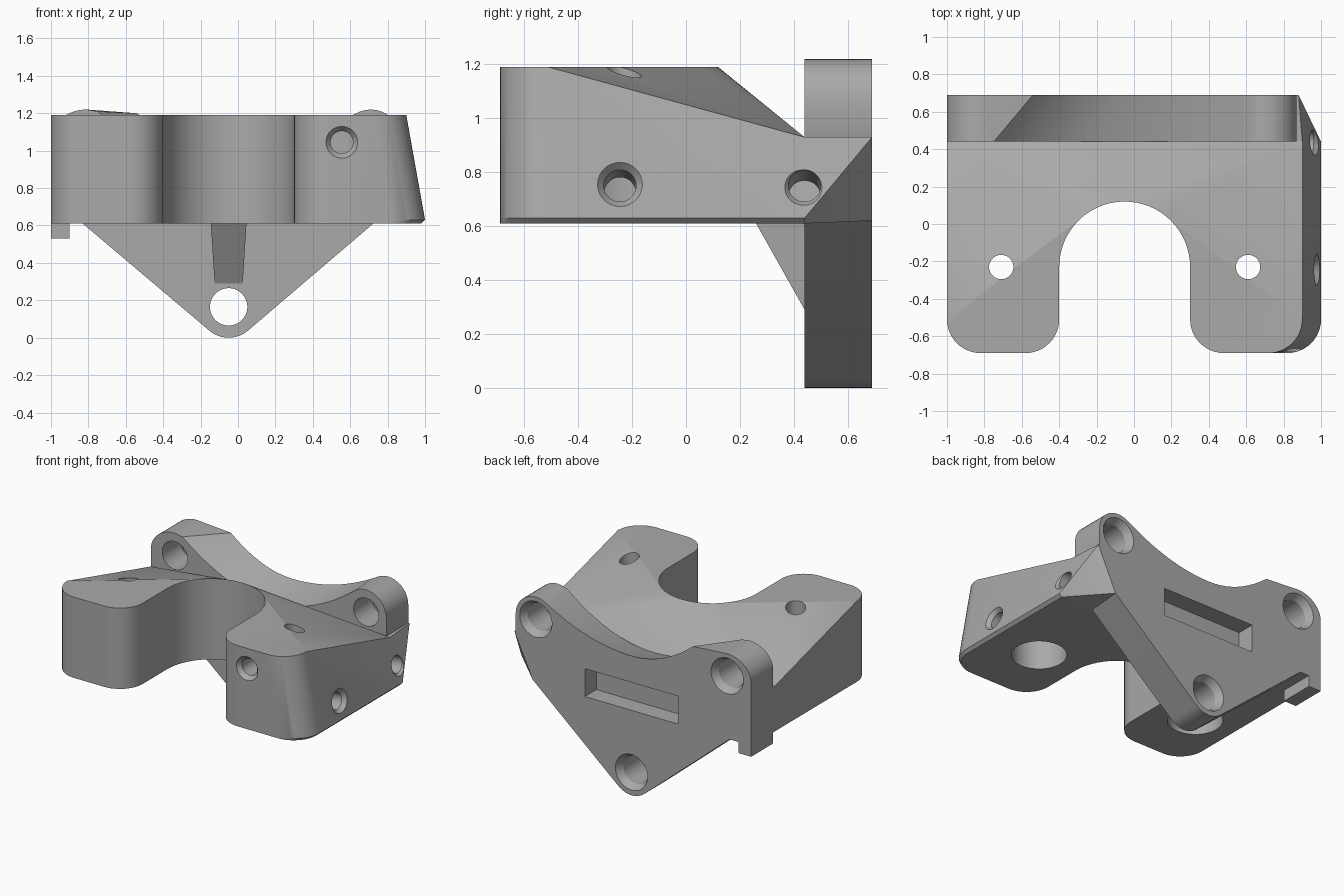
import bpy, bmesh
from math import sin, cos, radians
from mathutils import Vector

if "Cube" in bpy.data.objects:
    bpy.data.objects.remove(bpy.data.objects["Cube"])

grey = bpy.data.materials.new("plain grey")
grey.diffuse_color = (0.4, 0.4, 0.4, 1)
grey.use_nodes = True
grey.node_tree.nodes["Principled BSDF"].inputs["Base Color"].default_value = grey.diffuse_color


def finish(name, bm):
    bmesh.ops.recalc_face_normals(bm, faces=bm.faces)
    me = bpy.data.meshes.new(name)
    bm.to_mesh(me)
    bm.free()
    me.materials.append(grey)
    ob = bpy.data.objects.new(name, me)
    bpy.context.collection.objects.link(ob)
    return ob


def loft(name, rings):
    """Closed solid through rings with equal point counts."""
    bm = bmesh.new()
    vs = [[bm.verts.new(p) for p in r] for r in rings]
    n = len(vs[0])
    for a, b in zip(vs, vs[1:]):
        for i in range(n):
            j = (i + 1) % n
            bm.faces.new((a[i], a[j], b[j], b[i]))
    bm.faces.new(vs[0])
    bm.faces.new(vs[-1])
    return finish(name, bm)


def hull(name, pts):
    bm = bmesh.new()
    for p in pts:
        bm.verts.new(p)
    res = bmesh.ops.convex_hull(bm, input=bm.verts)
    junk = [v for v in bm.verts if not v.link_faces]
    bmesh.ops.delete(bm, geom=junk, context='VERTS')
    bmesh.ops.dissolve_limit(bm, angle_limit=radians(0.5), verts=bm.verts, edges=bm.edges)
    return finish(name, bm)


def arc(cx, cy, rx, ry, a0, a1, n=12):
    return [(cx + rx * cos(radians(a0 + (a1 - a0) * i / n)),
             cy + ry * sin(radians(a0 + (a1 - a0) * i / n))) for i in range(n + 1)]


def bore(name, start, into, steps):
    """Turned cutter: steps are (distance, radius) along the direction."""
    d = Vector(into).normalized()
    u = d.orthogonal().normalized()
    w = d.cross(u)
    s = Vector(start)
    return loft(name, [[s + d * t + r * (u * cos(radians(a)) + w * sin(radians(a)))
                        for a in range(0, 360, 10)] for t, r in steps])


def cut(ob, cutters):
    bpy.context.view_layer.objects.active = ob
    for c in cutters:
        m = ob.modifiers.new("cut", 'BOOLEAN')
        m.operation, m.solver, m.object = 'DIFFERENCE', 'EXACT', c
        bpy.ops.object.modifier_apply(modifier=m.name)


# rear mounting plate: ears, dished top edge and pointed foot
def plate_ring(y, xa, za, zmin):
    p = arc(-0.05, 0.16, 0.16, 0.16, -130.5, -49.5)
    p += [(0.735, 0.62), (0.87, 0.93)]
    p += arc(0.71, 1.06, 0.16, 0.16, 0, 120)
    xb, zb = p[-1]
    for i in range(1, 25):
        x = xb + (xa - xb) * i / 24
        s = x + 0.05
        half, top = (xb + 0.05, zb) if s > 0 else (xa + 0.05, za)
        p.append((x, zmin + (top - zmin) * (s / half) ** 2))
    p += arc(-0.81, 1.06, 0.19, 0.16, 90, 180)
    p += [(-1, 0.53), (-0.9, 0.53), (-0.9, 0.61), (-0.83, 0.61)]
    return [(x, y, z) for x, z in p]


plate = loft("rear_plate", [plate_ring(0.44, -0.75, 1.21, 0.93),
                            plate_ring(0.69, -0.54, 1.2, 1.0)])


# body: flat-topped legs sloping down to the plate
def outline(xr, z, yback):
    pts = arc(-0.82, -0.51, 0.18, 0.18, 180, 270) + arc(xr - 0.18, -0.51, 0.18, 0.18, 270, 360)
    return [(x, y, z) for x, y in pts] + [(x, y, z) for x, y in yback]


arch = arc(-0.05, -0.23, 0.35, 0.35, 0, 180, 32)
body = hull("body", outline(0.9, 1.19, [p for p in arch if p[1] > -0.2])
            + outline(1.0, 0.63, [(1, 0.44)]) + outline(0.98, 0.61, [(0.98, 0.44), (-1, 0.44)])
            + [(-1, 0.44, 0.93), (0.9, 0.44, 0.93)])

# corner wedge blending the body side into the plate
corner = hull("corner_wedge", [(1, 0.44, 0.63), (0.98, 0.44, 0.61), (0.9, 0.44, 0.93),
                               (0.88, 0.69, 0.93), (0.735, 0.69, 0.62), (0.7, 0.44, 0.61),
                               (0.7, 0.44, 0.93), (0.72, 0.68, 0.93)])

# front gusset under the body
loft("gusset_rib", [[(-0.145, 0.26, 0.61), (-0.145, 0.44, 0.61), (-0.125, 0.44, 0.29)],
                    [(0.045, 0.26, 0.61), (0.045, 0.44, 0.61), (0.025, 0.44, 0.29)]])

# opening between the legs, with flared rounded mouth
mouth = arch + arc(-0.58, -0.51, 0.18, 0.18, 0, -90)
mouth += [(-0.58, -0.8), (0.48, -0.8)] + arc(0.48, -0.51, 0.18, 0.18, 270, 180)
opening = loft("opening_cutter", [[(x, y, z) for x, y in mouth] for z in (0.4, 1.4)])

# screw holes
leg_holes = [bore("leg_bore_cutter", (x, -0.23, 0.5), (0, 0, 1),
                  [(0, 0.18), (0.45, 0.18), (0.451, 0.065), (0.9, 0.065)]) for x in (-0.71, 0.61)]
side_holes = [bore("side_hole_cutter", (0.98, y, 0.755), (-1, 0, -0.18),
                   [(-0.06, 0.087), (0, 0.085), (0.03, 0.06), (0.25, 0.06)]) for y in (-0.245, 0.44)]
front_hole = bore("front_hole_cutter", (0.555, -0.69, 1.045), (0, 1, 0),
                  [(-0.05, 0.086), (0, 0.085), (0.03, 0.06), (0.35, 0.06)])
plate_holes = [bore("plate_hole_cutter", (x, 0.69, z), (0, -1, 0),
                    [(-0.05, 0.13), (0, 0.128), (0.05, 0.1), (0.35, 0.1)])
               for x, z in ((-0.81, 1.06), (0.71, 1.06), (-0.05, 0.165))]

# rectangular pocket in the back of the plate
slot = loft("slot_cutter", [[(-0.42, y, 0.61), (0.32, y, 0.61), (0.32, y, 0.81), (-0.42, y, 0.81)]
                            for y in (0.56, 0.8)])

cut(body, [opening] + leg_holes + side_holes + [front_hole])
cut(plate, plate_holes + [slot, side_holes[1]])
cut(corner, [side_holes[1]])

for c in [opening, front_hole, slot] + leg_holes + side_holes + plate_holes:
    bpy.data.objects.remove(c)

bpy.ops.object.select_all(action='DESELECT')
for ob in bpy.context.collection.objects:
    ob.select_set(True)
bpy.context.view_layer.objects.active = body
bpy.ops.object.shade_smooth_by_angle(angle=radians(25))
